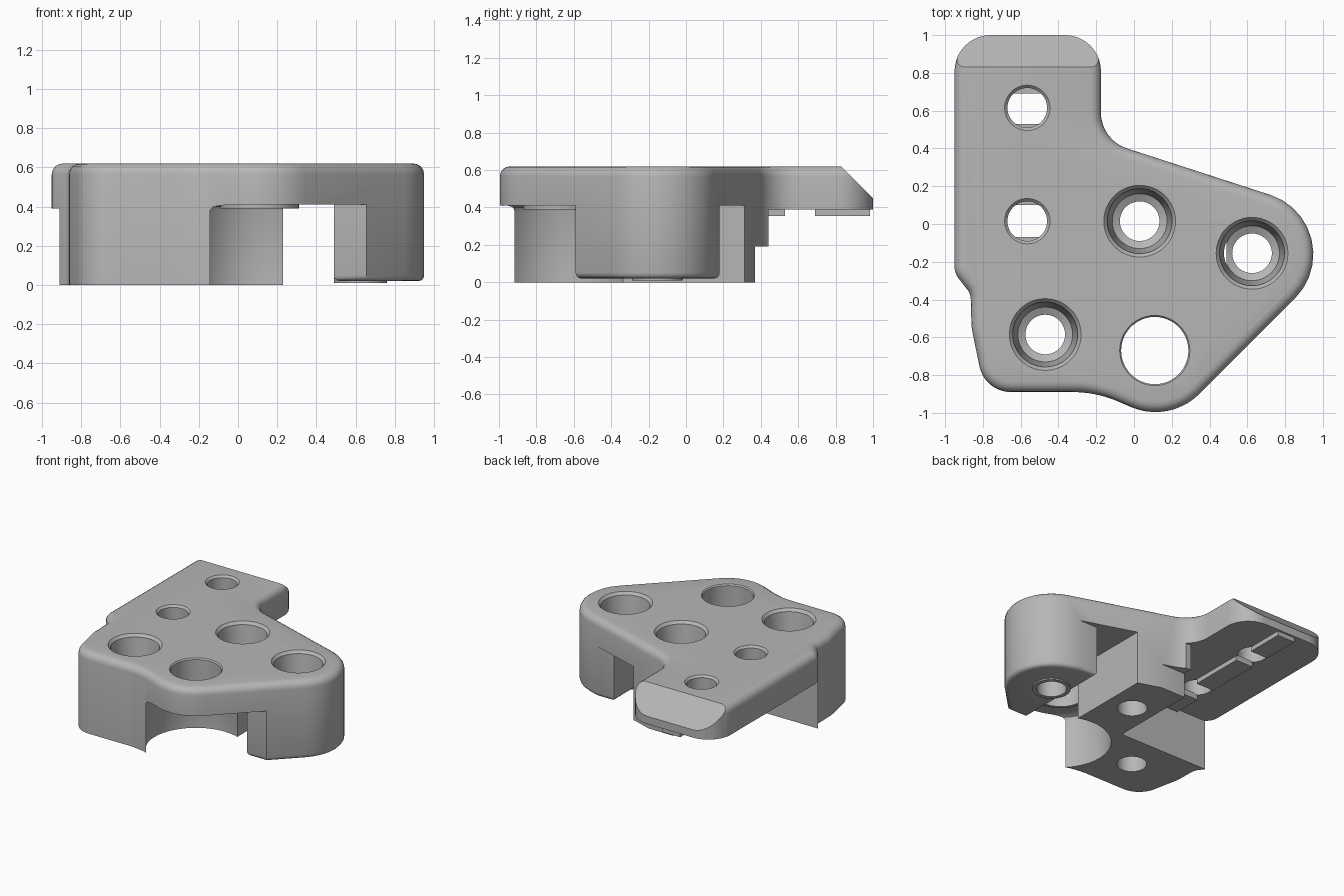
import bpy, bmesh
from math import pi, sin, cos, tan
from mathutils import Vector, Matrix

cube = bpy.data.objects.get("Cube")
if cube:
    bpy.data.objects.remove(cube, do_unlink=True)

grey = bpy.data.materials.new("plain grey")
grey.use_nodes = True
grey.diffuse_color = (0.47, 0.47, 0.47, 1)
grey.node_tree.nodes["Principled BSDF"].inputs["Base Color"].default_value = grey.diffuse_color


def finish(bm, name):
    bmesh.ops.recalc_face_normals(bm, faces=bm.faces[:])
    mesh = bpy.data.meshes.new(name)
    bm.to_mesh(mesh)
    bm.free()
    obj = bpy.data.objects.new(name, mesh)
    bpy.context.collection.objects.link(obj)
    mesh.materials.append(grey)
    return obj


def box(name, x0, x1, y0, y1, z0, z1):
    bm = bmesh.new()
    size = Matrix.Diagonal((x1 - x0, y1 - y0, z1 - z0, 1))
    place = Matrix.Translation(((x0 + x1) / 2, (y0 + y1) / 2, (z0 + z1) / 2))
    bmesh.ops.create_cube(bm, size=1, matrix=place @ size)
    return finish(bm, name)


def lathe(name, centre, profile, tube=False, n=48):
    """Spin (radius, height) points about a vertical axis; cap the ends or close as a tube."""
    bm = bmesh.new()
    rings = [[bm.verts.new((centre[0] + r * cos(2 * pi * i / n),
                            centre[1] + r * sin(2 * pi * i / n), z))
              for i in range(n)] for r, z in profile]
    pairs = list(zip(rings, rings[1:]))
    if tube:
        pairs.append((rings[-1], rings[0]))
    else:
        bm.faces.new(rings[0])
        bm.faces.new(rings[-1])
    for a, b in pairs:
        for i in range(n):
            j = (i + 1) % n
            bm.faces.new((a[i], a[j], b[j], b[i]))
    return finish(bm, name)


def rounded(corners, steps=10):
    """Turn (x, y, radius) corners into a polygon with arcs."""
    points = []
    for i, (x, y, r) in enumerate(corners):
        p = Vector((x, y))
        a = (Vector(corners[i - 1][:2]) - p).normalized()
        b = (Vector(corners[(i + 1) % len(corners)][:2]) - p).normalized()
        half = a.angle(b) / 2
        centre = p + (a + b).normalized() * (r / sin(half))
        start = p + a * (r / tan(half)) - centre
        end = p + b * (r / tan(half)) - centre
        sweep = start.angle(end)
        for k in range(steps + 1):
            t = k / steps
            points.append(centre + (start * sin((1 - t) * sweep) + end * sin(t * sweep)) / sin(sweep))
    return points


def cut(target, cutter):
    mod = target.modifiers.new("cut", "BOOLEAN")
    mod.operation = "DIFFERENCE"
    mod.solver = "EXACT"
    mod.object = cutter
    bpy.context.view_layer.objects.active = target
    bpy.ops.object.modifier_apply(modifier=mod.name)
    bpy.data.objects.remove(cutter, do_unlink=True)


# Full-height block with the plan outline and a rounded top rim
outline = rounded([
    (-.95, 1, .19), (-.175, 1, .19), (-.175, .445, .2), (1.234, -.012, .33),
    (.189, -1.057, .33), (-.2, -.89, .6), (-.79, -.89, .17), (-.86, -.55, .3),
    (-.865, -.37, .08), (-.95, -.26, .1)])
bm = bmesh.new()
base = bm.faces.new([bm.verts.new((p.x, p.y, 0)) for p in outline])
top = bmesh.ops.extrude_face_region(bm, geom=[base])["geom"]
bmesh.ops.translate(bm, verts=[v for v in top if isinstance(v, bmesh.types.BMVert)], vec=(0, 0, .62))
rim = [e for e in bm.edges if all(v.co.z > .6 for v in e.verts)]
bmesh.ops.bevel(bm, geom=rim, offset=.055, segments=4, profile=.5, affect="EDGES", clamp_overlap=False)
body = finish(bm, "bracket_body")

# Sloped back end of the tab
ramp = box("ramp_cutter", -1.2, 1.2, -.5, .5, 0, .6)
ramp.matrix_world = Matrix.Translation((0, .9, .55)) @ Matrix.Rotation(-pi / 4, 4, "X")
bpy.context.view_layer.update()
cut(body, ramp)

# Space beneath the plate, leaving the stepped block and the side leg
low = -.5
for area in [
    (-1.3, -.15, -.31, 1.3, low, .39),
    (-.2, .4, .37, 1.3, low, .19),
    (-.2, .4, .44, 1.3, low, .39),
    (.23, .49, -1.3, 1.3, low, .41),
    (.4, 1.3, -1.3, -.59, low, .41),
    (.4, 1.3, .18, 1.3, low, .41),
    (.4, 1.3, -1.2, 1.2, low, .02),
]:
    cut(body, box("space_cutter", *area))

# Round scoop in the front block
post = (.11, -.67)
cut(body, lathe("scoop_cutter", post, [(.355, low), (.355, .38), (.346, .40), (.325, .41)]))

# Rounded foot of the side leg
bm = bmesh.new()
bm.from_mesh(body.data)
foot = [e for e in bm.edges if all(abs(v.co.z - .02) < .002 and v.co.x > .4 for v in e.verts)
        and e.calc_face_angle(0) > .5]
bmesh.ops.bevel(bm, geom=foot, offset=.03, segments=3, profile=.5, affect="EDGES")
bm.to_mesh(body.data)
bm.free()

# Countersunk screw holes, pin holes and the large post hole
screws = [(.03, .015), (-.47, -.585), (.625, -.155)]
pins = [(-.565, .615), (-.565, .015)]
for c in screws:
    cut(body, lathe("screw_cutter", c, [(.105, low), (.105, .36), (.145, .38),
                                        (.172, .6), (.19, .62), (.19, .8)]))
for c in pins:
    cut(body, lathe("pin_cutter", c, [(.105, low), (.105, .605), (.12, .62), (.12, .8)]))
cut(body, lathe("post_cutter", post, [(.178, low), (.178, .61), (.186, .62), (.186, .8)]))

# Thin raised rims under the post hole and the side leg
post_rim = lathe("post_rim", post, [(.178, .39), (.2, .39), (.2, .43), (.178, .43)], tube=True)
leg_rim = lathe("leg_rim", screws[2], [(.105, .01), (.135, .01), (.135, .04), (.105, .04)], tube=True)

# Locating key under the tab, broken at the pin holes
for i, (y0, y1) in enumerate([(-.29, -.07), (.1, .53), (.69, .985)]):
    box(f"locating_key_{i + 1}", -.64, -.49, y0, y1, .355, .4)

# Smooth the curved walls while keeping edges crisp
for obj in (body, post_rim, leg_rim):
    bpy.ops.object.select_all(action="DESELECT")
    obj.select_set(True)
    bpy.context.view_layer.objects.active = obj
    bpy.ops.object.shade_smooth_by_angle(angle=.55)
